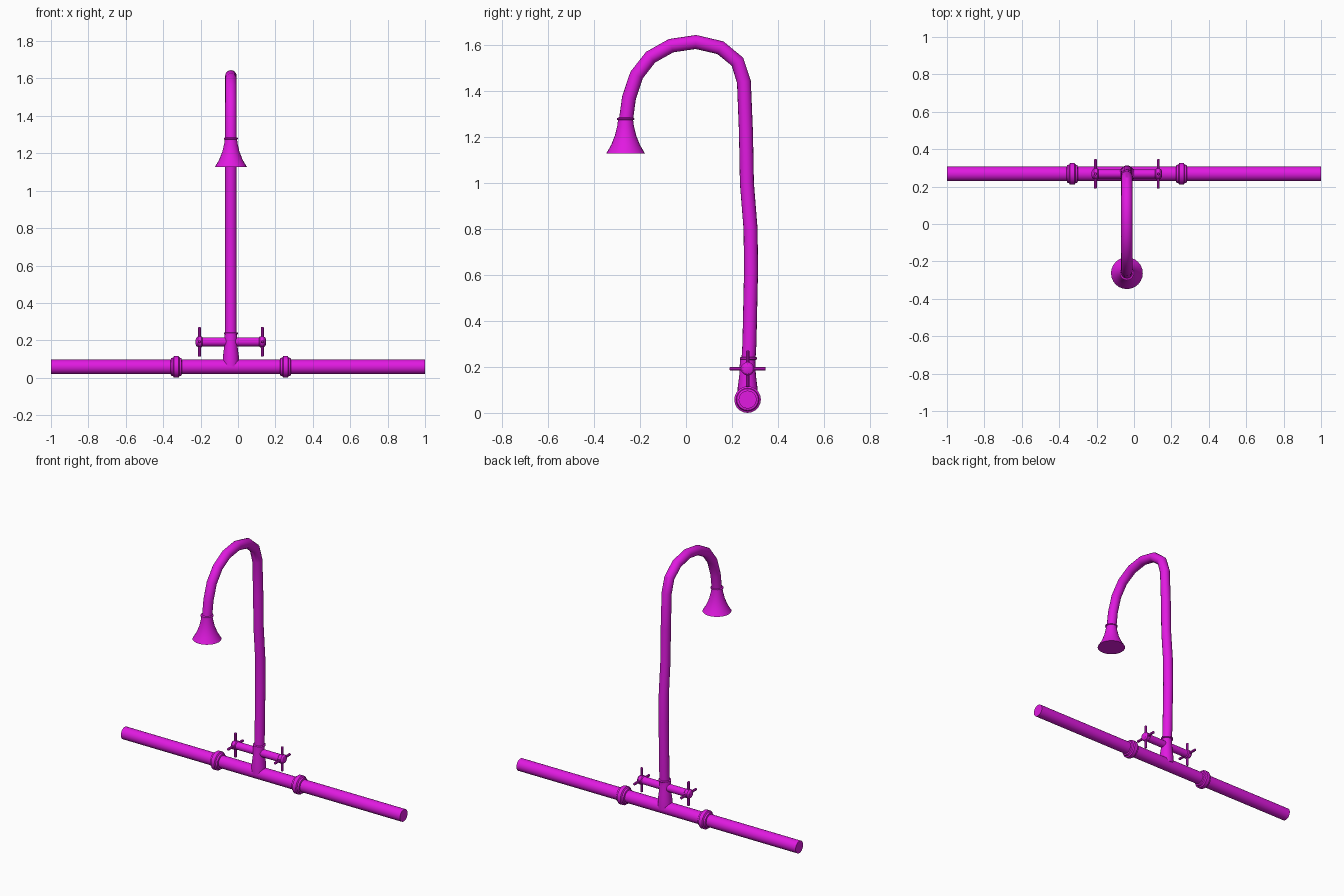
import bpy, bmesh, math
from mathutils import Vector

if "Cube" in bpy.data.objects:
    bpy.data.objects.remove(bpy.data.objects["Cube"])

CX, CY, PZ = -0.038, 0.268, 0.058   # riser x, pipe y, pipe axis height
HZ = 0.192                          # valve bar height

mat = bpy.data.materials.new("magenta")
mat.diffuse_color = (0.75, 0.01, 0.75, 1)
mat.use_nodes = True
mat.node_tree.nodes["Principled BSDF"].inputs["Base Color"].default_value = mat.diffuse_color


def finish(ob):
    ob.data.materials.append(mat)
    bpy.ops.object.select_all(action='DESELECT')
    bpy.context.view_layer.objects.active = ob
    ob.select_set(True)
    bpy.ops.object.shade_smooth_by_angle(angle=math.radians(30))


def lathe(name, profile, origin, axis='Z', sides=20):
    """Capped solid of revolution; profile is (radius, position along axis)."""
    def place(r, h, a):
        u, v = r * math.cos(a), r * math.sin(a)
        return Vector(origin) + Vector({'X': (h, u, v), 'Y': (v, h, u), 'Z': (u, v, h)}[axis])
    bm = bmesh.new()
    rings = [[bm.verts.new(place(r, h, 2 * math.pi * i / sides)) for i in range(sides)]
             for r, h in profile]
    for a, b in zip(rings, rings[1:]):
        for i in range(sides):
            j = (i + 1) % sides
            bm.faces.new((a[i], a[j], b[j], b[i]))
    bm.faces.new(rings[0])
    bm.faces.new(rings[-1])
    bmesh.ops.recalc_face_normals(bm, faces=bm.faces)
    me = bpy.data.meshes.new(name)
    bm.to_mesh(me)
    bm.free()
    ob = bpy.data.objects.new(name, me)
    bpy.context.collection.objects.link(ob)
    finish(ob)


# Supply pipe and its two couplings
lathe("supply_pipe", [(0.039, -1), (0.039, 1)], (0, CY, PZ), 'X')
for side, s in (("left", -1), ("right", 1)):
    lathe(side + "_coupling",
          [(0.038, -0.03), (0.047, -0.027), (0.05, -0.017), (0.058, -0.012),
           (0.058, 0.012), (0.05, 0.017), (0.047, 0.027), (0.038, 0.03)],
          (CX + s * 0.292, CY, PZ), 'X')

# Flared riser base with collar
lathe("riser_base", [(0.043, 0.06), (0.043, 0.11), (0.036, 0.165), (0.033, 0.235)], (CX, CY, 0))
lathe("riser_collar", [(0.032, 0.231), (0.038, 0.234), (0.038, 0.24), (0.032, 0.243)],
      (CX, CY + 0.004, 0))

# Gooseneck riser: slightly wavy upright and arch
path = [(0.27, 0.2), (0.276, 0.3), (0.283, 0.62), (0.281, 0.8), (0.265, 1.0), (0.261, 1.22),
        (0.252, 1.441), (0.224, 1.528), (0.15, 1.589), (0.043, 1.614), (-0.065, 1.598),
        (-0.154, 1.548), (-0.215, 1.47), (-0.248, 1.372), (-0.262, 1.27)]
cu = bpy.data.curves.new("gooseneck", 'CURVE')
cu.dimensions = '3D'
cu.bevel_depth = 0.0305
cu.bevel_resolution = 6
cu.use_fill_caps = True
sp = cu.splines.new('POLY')
sp.points.add(len(path) - 1)
for p, (y, z) in zip(sp.points, path):
    p.co = (CX, y, z, 1)
neck = bpy.data.objects.new("gooseneck", cu)
bpy.context.collection.objects.link(neck)
bpy.context.view_layer.objects.active = neck
neck.select_set(True)
bpy.ops.object.convert(target='MESH')
finish(bpy.context.view_layer.objects.active)

# Shower head and its collar
lathe("shower_head", [(0.085, 1.128), (0.063, 1.165), (0.046, 1.208), (0.036, 1.25), (0.032, 1.28)],
      (CX, -0.263, 0), sides=24)
lathe("head_collar", [(0.031, 1.273), (0.038, 1.276), (0.038, 1.282), (0.031, 1.285)],
      (CX, -0.263, 0))

# Valve bar with rounded end hubs and cross handles
lathe("valve_bar", [(0.024, -0.17), (0.024, 0.17)], (CX, CY, HZ), 'X')
for side, s in (("left", -1), ("right", 1)):
    x = CX + s * 0.168
    lathe(side + "_valve_hub",
          [(0.024, -0.017), (0.029, -0.012), (0.029, 0.008), (0.022, 0.017), (0.01, 0.021)]
          if s > 0 else
          [(0.01, -0.021), (0.022, -0.017), (0.029, -0.008), (0.029, 0.012), (0.024, 0.017)],
          (x, CY, HZ), 'X')
    for axis in 'YZ':
        lathe(side + "_handle_spoke_" + axis.lower(),
              [(0.005, -0.079), (0.008, -0.076), (0.008, 0.076), (0.005, 0.079)],
              (x, CY, HZ), axis, sides=10)
